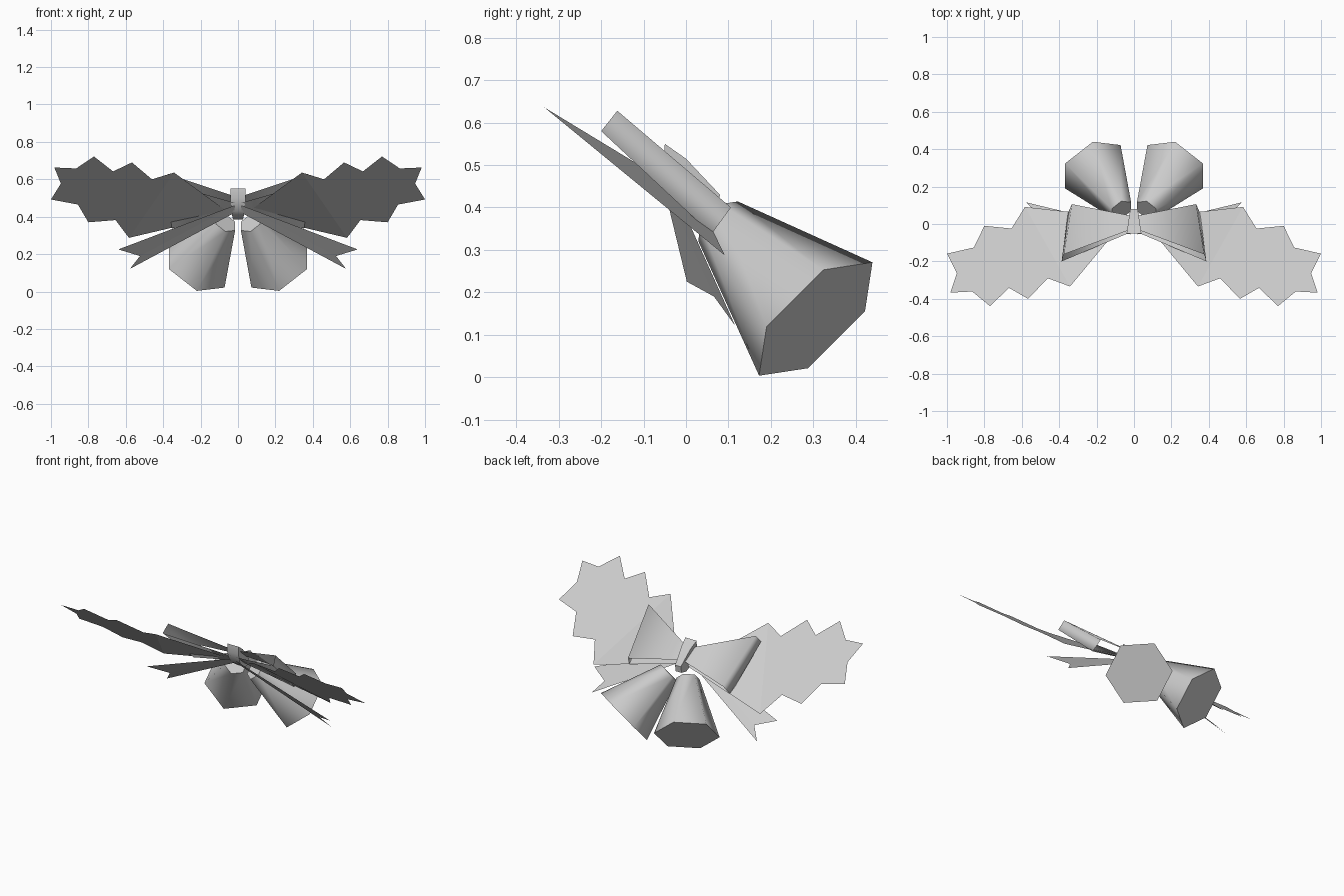
import bpy, math
from mathutils import Vector

cube = bpy.data.objects.get("Cube")
if cube:
    bpy.data.objects.remove(cube, do_unlink=True)

grey = bpy.data.materials.new("light_grey")
grey.use_nodes = True
colour = (0.6, 0.6, 0.6, 1)
grey.diffuse_color = colour
grey.node_tree.nodes["Principled BSDF"].inputs["Base Color"].default_value = colour


def make(name, verts, faces, smooth=None):
    mesh = bpy.data.meshes.new(name)
    mesh.from_pydata([tuple(v) for v in verts], [], faces)
    mesh.materials.append(grey)
    obj = bpy.data.objects.new(name, mesh)
    bpy.context.collection.objects.link(obj)
    if smooth:
        bpy.ops.object.select_all(action='DESELECT')
        obj.select_set(True)
        bpy.context.view_layer.objects.active = obj
        bpy.ops.object.shade_smooth_by_angle(angle=math.radians(smooth))
    return obj


def make_pair(name, verts, faces, smooth=None):
    """Build the left part on +x and its mirror on -x."""
    make("left_" + name, verts, faces, smooth)
    mirrored = [(-v[0], v[1], v[2]) for v in verts]
    make("right_" + name, mirrored, [f[::-1] for f in faces], smooth)


# Holly leaves: spiky outline on a tilted plane, joined to a raised stem
outline = [(0.342, 0.636), (0.46, 0.6), (0.567, 0.69), (0.668, 0.642),
           (0.77, 0.722), (0.865, 0.658), (0.982, 0.663), (0.947, 0.577),
           (1.0, 0.492), (0.856, 0.465), (0.8, 0.37), (0.655, 0.382),
           (0.583, 0.287)]
leaf = [(x, (0.362 - z) / 0.82, z) for x, z in outline]
stem = len(leaf)
leaf.append((0.04, 0.03, 0.415))
make_pair("leaf", leaf, [tuple(range(stem)), (0, stem - 1, stem)])

# Ribbon tails with a notched end
tail = [(0.02, -0.055, 0.46), (0.64, 0.002, 0.225), (0.524, 0.066, 0.19),
        (0.578, 0.116, 0.121), (0.02, -0.018, 0.42)]
make_pair("ribbon_tail", tail, [(0, 2, 1), (0, 4, 2), (4, 3, 2)])

# Bow loops: a flared strip folded round at the outer end
bow = [(0.02, -0.045, 0.475), (0.02, 0.02, 0.42),
       (0.387, -0.2, 0.58), (0.353, 0.06, 0.337),
       (0.375, -0.162, 0.628), (0.332, 0.106, 0.4),
       (0.02, -0.03, 0.51), (0.02, 0.045, 0.45)]
make_pair("bow_loop", bow, [(i, i + 1, i + 3, i + 2) for i in (0, 2, 4)], 120)

# Centre knot: tilted band, narrower at the back
profile = [(-0.05, 0.55), (0.0, 0.515), (0.08, 0.43), (0.075, 0.39),
           (0.035, 0.385), (-0.03, 0.43), (-0.052, 0.5)]
n = len(profile)
knot = [(s * (0.032 - 0.15 * y), y, z) for s in (-1, 1) for y, z in profile]
sides = [(i, (i + 1) % n, n + (i + 1) % n, n + i) for i in range(n)]
make("knot", knot, sides + [tuple(range(n))[::-1], tuple(range(n, 2 * n))], 50)

# Bells: six-sided tapered cones with flat ends
mouth = Vector((0.22, 0.306, 0.137))
axis = Vector((-0.423, -0.638, 0.638)).normalized()
u = Vector((0, 1, 1)).normalized()
w = axis.cross(u)
bell = []
for centre, radius in ((mouth, 0.189), (mouth + axis * 0.36, 0.066)):
    for k in range(6):
        a = k * math.pi / 3
        bell.append(centre + radius * (math.cos(a) * u + math.sin(a) * w))
walls = [(k, (k + 1) % 6, 6 + (k + 1) % 6, 6 + k) for k in range(6)]
make_pair("bell", bell, walls + [tuple(range(6))[::-1], tuple(range(6, 12))], 65)
